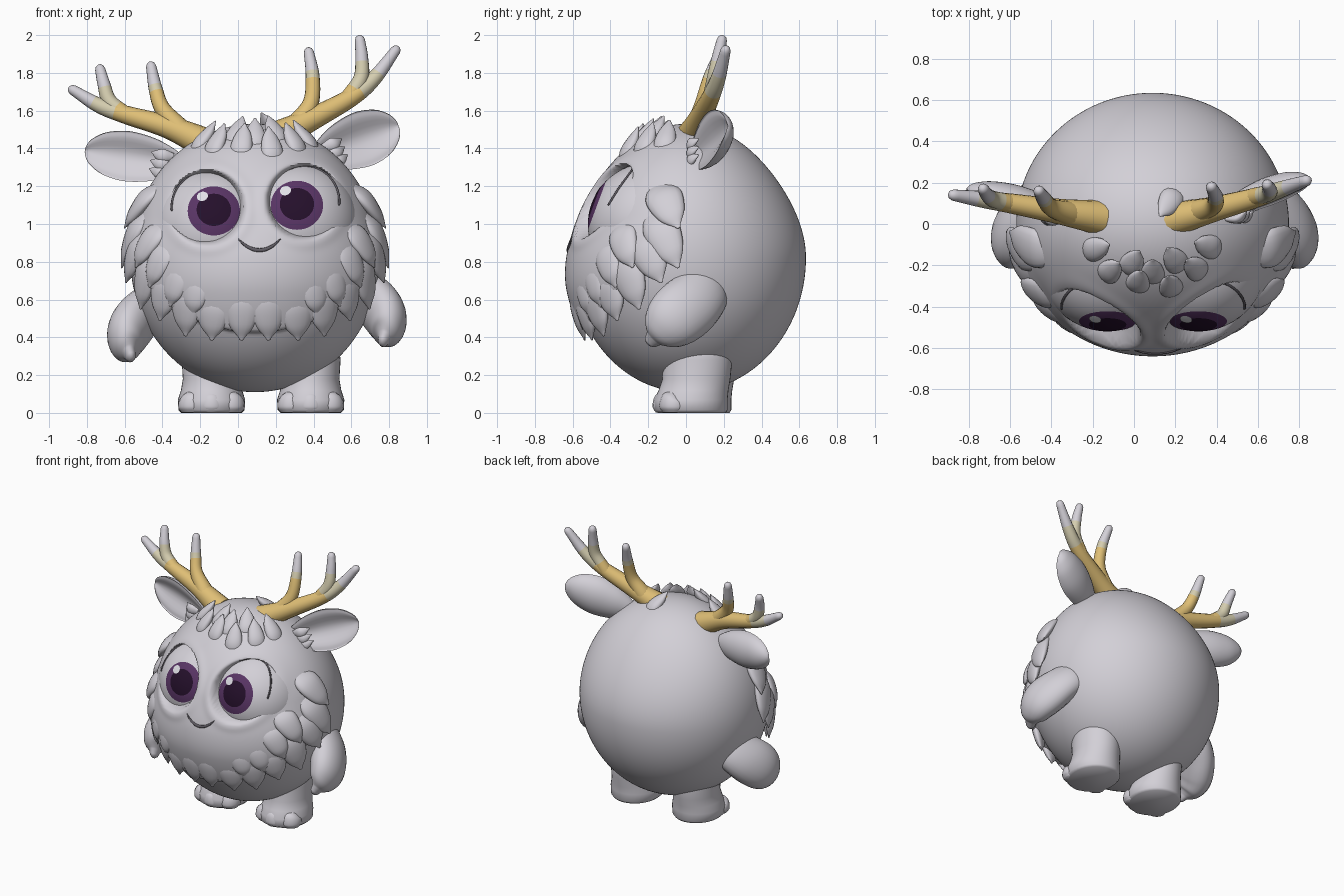
import bpy, bmesh
from math import sin, cos, pi, radians, exp, sqrt
from mathutils import Vector

cube = bpy.data.objects.get("Cube")
if cube:
    bpy.data.objects.remove(cube, do_unlink=True)


def make_material(name, red, green, blue):
    mat = bpy.data.materials.new(name)
    mat.use_nodes = True
    colour = (red, green, blue, 1)
    mat.diffuse_color = colour
    shader = mat.node_tree.nodes["Principled BSDF"]
    shader.inputs["Base Color"].default_value = colour
    shader.inputs["Roughness"].default_value = 0.7
    return mat


fur = make_material("pale_grey_fur", 0.65, 0.63, 0.68)
gold = make_material("antler_gold", 0.74, 0.52, 0.18)
cream = make_material("antler_cream", 0.66, 0.61, 0.43)
purple = make_material("iris_purple", 0.1, 0.035, 0.13)
dark = make_material("pupil_dark", 0.018, 0.005, 0.024)
white = make_material("eye_highlight", 0.8, 0.8, 0.85)
shadow = make_material("mouth_shadow", 0.12, 0.11, 0.13)


def smooth(t):
    t = max(0.0, min(1.0, t))
    return t * t * (3 - 2 * t)


def skin(name, rings, mats=(fur,), pick=None):
    """Join closed rings of points into a capped surface; pick(band) gives the material."""
    bm = bmesh.new()
    loops = [[bm.verts.new(p) for p in ring] for ring in rings]
    n = len(loops[0])
    for band, (a, b) in enumerate(zip(loops, loops[1:])):
        for i in range(n):
            j = (i + 1) % n
            face = bm.faces.new((a[i], a[j], b[j], b[i]))
            face.material_index = pick(band) if pick else 0
    bm.faces.new(loops[0]).material_index = pick(0) if pick else 0
    bm.faces.new(loops[-1]).material_index = pick(len(rings) - 2) if pick else 0
    bmesh.ops.recalc_face_normals(bm, faces=bm.faces)
    mesh = bpy.data.meshes.new(name)
    bm.to_mesh(mesh)
    bm.free()
    for mat in mats:
        mesh.materials.append(mat)
    obj = bpy.data.objects.new(name, mesh)
    bpy.context.collection.objects.link(obj)
    bpy.ops.object.select_all(action="DESELECT")
    obj.select_set(True)
    bpy.context.view_layer.objects.active = obj
    bpy.ops.object.shade_smooth_by_angle(angle=radians(60))
    return obj


def spline(keys, steps):
    """Catmull-Rom through (x, y, z, radius) keys."""
    k = [Vector(p) for p in keys]
    k = [2 * k[0] - k[1]] + k + [2 * k[-1] - k[-2]]
    out = []
    for i in range(1, len(k) - 2):
        a, b, c, d = k[i - 1:i + 3]
        for s in range(steps):
            t = s / steps
            out.append(0.5 * (2 * b + (c - a) * t + (2 * a - 5 * b + 4 * c - d) * t ** 2
                              + (3 * b - a - 3 * c + d) * t ** 3))
    return out + [k[-2]]


def tube(name, keys, normal=(0, -1, 0), flat=1.0, steps=6, sides=16, mats=(fur,), limits=None):
    """Tapered tube, flattened along the normal, with a rounded far end."""
    path = spline(keys, steps)
    count = len(path)
    end = (path[-1] - path[-2]).to_3d().normalized()
    for ahead, shrink in ((0.6, 0.75), (0.9, 0.35)):
        r = path[count - 1].w
        tip = path[count - 1].to_3d() + end * r * ahead
        path.append(Vector((*tip, r * shrink)))
    rings = []
    for i, p in enumerate(path):
        tangent = (path[min(i + 1, len(path) - 1)] - path[max(i - 1, 0)]).to_3d().normalized()
        side = tangent.cross(Vector(normal)).normalized()
        up = side.cross(tangent)
        r = max(p.w, 0.002)
        rings.append([p.to_3d() + side * r * cos(a) + up * r * flat * sin(a)
                      for a in (2 * pi * s / sides for s in range(sides))])
    pick = (lambda band: sum(band / count >= lim for lim in limits)) if limits else None
    return skin(name, rings, mats, pick)


# Body: round ball with sunken eye sockets and a raised beard
CENTRE = Vector((0.09, 0, 0.82))
SOCKETS = ((-0.165, 1.09), (0.35, 1.12))


def surface(az, el, lift=0.0):
    a, e = radians(az), radians(el)
    d = Vector((sin(a) * cos(e), -cos(a) * cos(e), sin(e)))
    squash = 1 - 0.11 * smooth(d.z)
    depth = 0.61 if d.y < 0 else 0.635
    return CENTRE + Vector((d.x * 0.66, d.y * depth * squash, d.z * 0.71)) + d * lift


def body_point(az, el):
    p = surface(az, el)
    edge = 1.05 + 1.25 * p.y
    beard = smooth((p.z - edge) / 0.06) * smooth((1.05 - p.z) / 0.4) * smooth(-p.y / 0.15)
    p = surface(az, el, 0.04 * beard)
    if p.y < 0:
        for x, z in SOCKETS:
            r = sqrt((p.x - x) ** 2 + (p.z - z) ** 2)
            p.y += 0.13 * smooth((0.202 - r) / 0.04) - 0.008 * exp(-((r - 0.225) / 0.03) ** 2)
    return p


COLS, ROWS = 256, 160
skin("body", [[body_point(360 * c / COLS, -89.5 + 179 * r / ROWS) for c in range(COLS)]
              for r in range(ROWS + 1)])


# Fur locks growing out of the body
def tuft(name, root, tip, width, lifts, flat=0.4):
    keys = []
    for t, r, lift in zip((0, 0.35, 0.75, 1), (0.7, 1, 0.75, 0.16), lifts):
        p = surface(*(a + (b - a) * t for a, b in zip(root, tip)), lift)
        keys.append((*p, width * r))
    return tube(name, keys, surface(*tip) - CENTRE, flat, 5, 16)


BEARD = [(86, 13), (86, 0), (78, -9), (66, -17), (52, -25), (38, -29), (23, -34), (7, -31)]
for sign, label in ((-1, "right"), (1, "left")):
    for i, (az, el) in enumerate(BEARD):
        tuft(f"{label}_beard_lock_{i}", (sign * az * 0.84, el + 21), (sign * az, el - 3 * (i % 2)),
             0.1, (-0.04, 0.0, 0.025, 0.045))
    for i, (az, el) in enumerate(BEARD[2:6]):
        tuft(f"{label}_inner_lock_{i}", (sign * az * 0.66, el + 25), (sign * az * 0.82, el + 6),
             0.085, (-0.05, 0.0, 0.03, 0.04))

CROWN = [(-64, 63), (-38, 60), (-12, 60), (14, 57), (40, 61), (66, 64), (-24, 69), (28, 70), (0, 66), (150, 78)]
for i, (az, el) in enumerate(CROWN):
    tuft(f"crown_lock_{i}", (az, el - 10), (az * 0.95, el + 7), 0.06, (-0.06, -0.015, 0.02, 0.055), 0.6)


# Eyes: ball with ringed iris and pupil, highlight plate and lash line
def cap(name, centre, axis, radius, angles, mats, pick=None):
    axis = Vector(axis).normalized()
    side = axis.cross(Vector((0, 0, 1))).normalized()
    up = side.cross(axis)
    rings = []
    for ang in map(radians, angles):
        rings.append([centre + radius * (axis * cos(ang) + sin(ang) * (side * cos(t) + up * sin(t)))
                      for t in (2 * pi * s / 48 for s in range(48))])
    return skin(name, rings, mats, pick)


EYE_R = 0.33
ANGLES = [1, 5, 10, 16, 20, 24.8] + list(range(30, 180, 6))
for label, sign, x, z, socket in (("right", -1, -0.128, 0.965, SOCKETS[0]),
                                  ("left", 1, 0.312, 0.995, SOCKETS[1])):
    centre = Vector((x, -0.19, z))
    cap(f"{label}_eye", centre, (0, -0.31, 0.115), EYE_R, ANGLES, (dark, purple, fur),
        lambda band: 0 if band < 3 else 1 if band < 5 else 2)
    cap(f"{label}_eye_highlight", centre, (-0.06, -0.27, 0.18), EYE_R + 0.004,
        (0.5, 2.8, 5.1), (white,))
    lash = []
    for deg in range(65, 191, 10):
        dx = -sign * 0.186 * cos(radians(deg))
        px, pz = socket[0] + dx, socket[1] + 0.187 * sin(radians(deg))
        drop = sqrt(max(EYE_R ** 2 - (px - x) ** 2 - (pz - z) ** 2, 0.001))
        lash.append((px, centre.y - drop - 0.002, pz, 0.006))
    tube(f"{label}_lash_line", lash, steps=3, sides=8, mats=(shadow,))

# Mouth: thin smile hugging the face
smile = []
for i in range(-4, 5):
    az, el = 2 + i * 2.4, 3.2 + 0.3 * i * i
    smile.append((*surface(az, el, 0.016), 0.003 + 0.008 * (1 - (i / 4) ** 2)))
tube("mouth", smile, (0, -1, 0), 0.8, 3, 10, (shadow,))

# Arms: flattened drops swinging forward
ARM = [(0.58, 0.18, 0.73, 0.07), (0.64, 0.11, 0.67, 0.14), (0.73, 0.03, 0.58, 0.165),
       (0.785, -0.06, 0.5, 0.16), (0.79, -0.13, 0.435, 0.12), (0.775, -0.17, 0.395, 0.05)]
for label, flip, drop in (("left", False, 0), ("right", True, 0.08)):
    tube(f"{label}_arm", [(0.2 - x if flip else x, y, z - drop, r) for x, y, z, r in ARM],
         (1, 0, 0), 0.68, 6, 24)

# Legs: stubby columns with flat soles and three toes
LEG = [(0, 0.16, 0.18, 0.03), (0.015, 0.175, 0.195, 0.025), (0.07, 0.178, 0.195, 0.025),
       (0.12, 0.162, 0.185, 0.04), (0.18, 0.152, 0.18, 0.055), (0.28, 0.158, 0.185, 0.06),
       (0.36, 0.15, 0.17, 0.06), (0.42, 0.1, 0.12, 0.06)]
for label, x, back in (("right", -0.14, 0.02), ("left", 0.385, 0)):
    skin(f"{label}_leg", [[(x + rx * cos(t), y + back + ry * sin(t), z)
                           for t in (2 * pi * s / 40 for s in range(40))] for z, rx, ry, y in LEG])
    for i in (-1, 0, 1):
        tx, ty = x + i * 0.1, -0.1 + back + 0.035 * abs(i)
        tube(f"{label}_toe_{i + 2}", [(tx, ty, 0.003, 0.06), (tx, ty, 0.03, 0.076),
                                      (tx, ty, 0.07, 0.07), (tx, ty + 0.01, 0.1, 0.04)])

# Ears: thick cupped leaves with small tufts at the root
EAR = [(0, 0.06), (0.12, 0.095), (0.3, 0.13), (0.55, 0.148), (0.78, 0.125), (0.92, 0.08), (0.98, 0.04), (1, 0.01)]
for label, base, tip, size in (("left", (0.42, 0.04, 1.36), (0.85, 0.22, 1.52), 1.0),
                               ("right", (-0.31, 0.04, 1.32), (-0.81, 0.17, 1.39), 0.9)):
    base, tip = Vector(base), Vector(tip)
    axis = (tip - base).normalized()
    wide = axis.cross(Vector((0, 1, 0))).normalized()
    wide *= 1 if wide.z > 0 else -1
    rear = axis.cross(wide)
    rear *= 1 if rear.y > 0 else -1
    rings = []
    for key in spline([(s, w * size, 0, 0) for s, w in EAR], 4):
        ring, w = [], max(key.y, 0.006)
        for t in (2 * pi * s / 32 for s in range(32)):
            depth = 0.8 * sin(t) if sin(t) > 0 else -0.38 * sin(t) - 0.7 * (sin(t) * cos(t)) ** 2
            ring.append(base.lerp(tip, key.x) + w * (wide * cos(t) + rear * (depth - 0.2)))
        rings.append(ring)
    skin(f"{label}_ear", rings)
    for i in range(3):
        p = base + axis * 0.03 + wide * (0.03 - 0.045 * i) - rear * 0.03
        tube(f"{label}_ear_tuft_{i}", [(*p, 0.02), (*(p + axis * 0.06 - rear * 0.02), 0.035),
                                       (*(p + axis * 0.12 + wide * 0.01), 0.004)], flat=0.6)

# Antlers: one beam and two prongs each, fading from gold to pale tips
LEFT = ([(0.18, 0.02, 1.45, 0.085), (0.38, 0.07, 1.55, 0.062), (0.6, 0.13, 1.67, 0.048),
         (0.72, 0.17, 1.77, 0.04), (0.835, 0.21, 1.92, 0.027)],
        [(0.31, 0.06, 1.52, 0.06), (0.385, 0.09, 1.64, 0.043), (0.395, 0.13, 1.78, 0.037),
         (0.375, 0.18, 1.91, 0.027)],
        [(0.58, 0.13, 1.66, 0.045), (0.65, 0.15, 1.77, 0.04), (0.655, 0.17, 1.88, 0.034),
         (0.645, 0.19, 1.975, 0.027)])
RIGHT = ([(-0.16, 0.03, 1.42, 0.085), (-0.36, 0.06, 1.51, 0.062), (-0.6, 0.1, 1.58, 0.048),
          (-0.74, 0.12, 1.63, 0.04), (-0.875, 0.14, 1.71, 0.027)],
         [(-0.31, 0.05, 1.5, 0.06), (-0.4, 0.08, 1.61, 0.043), (-0.435, 0.12, 1.71, 0.037),
          (-0.46, 0.16, 1.835, 0.027)],
         [(-0.6, 0.1, 1.58, 0.045), (-0.68, 0.12, 1.65, 0.04), (-0.71, 0.14, 1.74, 0.034),
          (-0.73, 0.17, 1.82, 0.027)])
for label, parts in (("left", LEFT), ("right", RIGHT)):
    for part, keys, limits in zip(("beam", "inner_prong", "outer_prong"), parts,
                                  ((0.55, 0.77), (0.6, 0.68), (0.15, 0.55))):
        tube(f"{label}_antler_{part}", keys, steps=10, mats=(gold, cream, fur), limits=limits)
